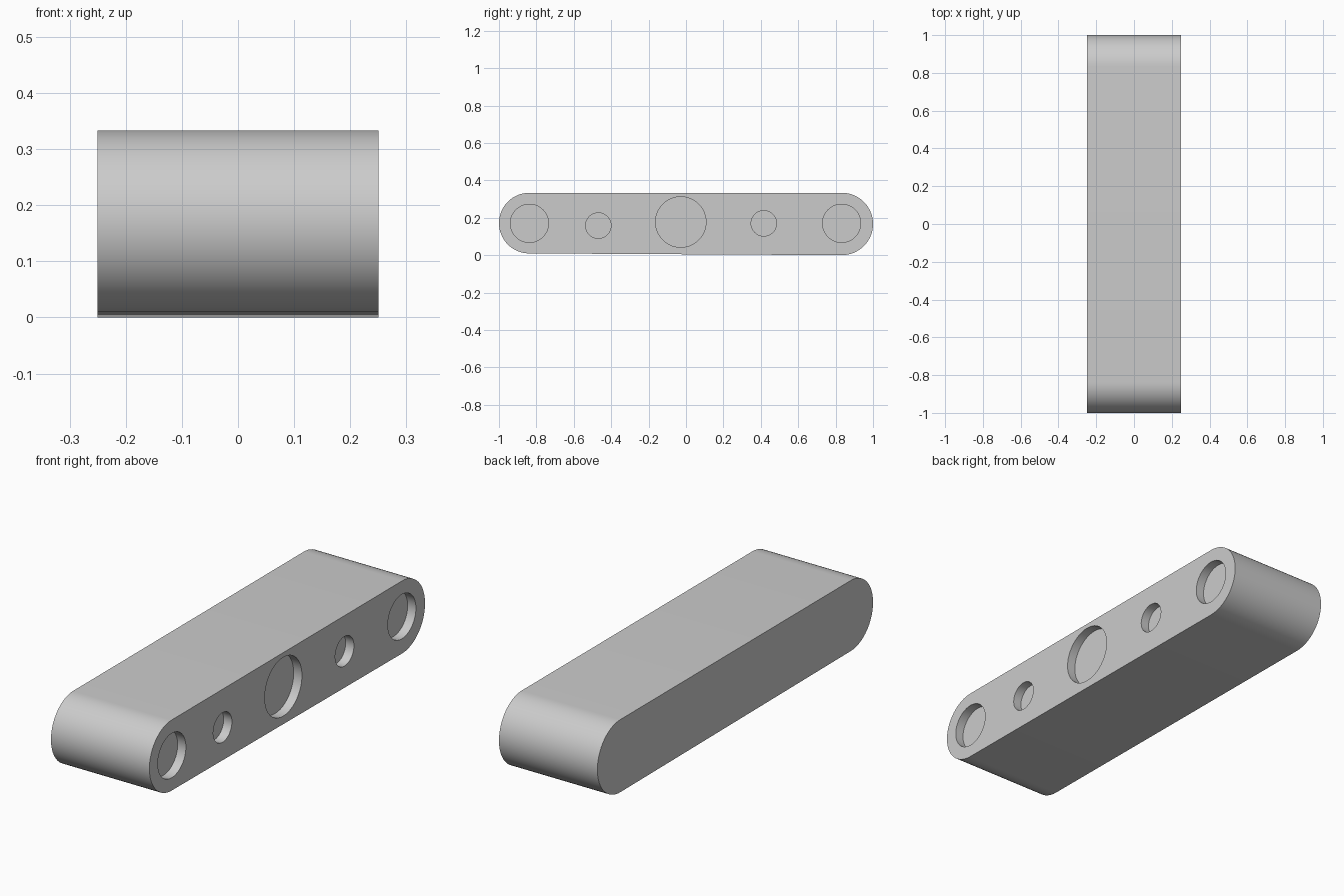
import bpy, bmesh, math

cube = bpy.data.objects.get("Cube")
if cube:
    bpy.data.objects.remove(cube, do_unlink=True)

grey = bpy.data.materials.new("plain grey")
grey.use_nodes = True
colour = (0.6, 0.6, 0.6, 1)
grey.diffuse_color = colour
grey.node_tree.nodes["Principled BSDF"].inputs["Base Color"].default_value = colour

HALF_WIDTH = 0.25
HOLE_DEPTH = 0.042


def extrude_profile(name, points, x0, x1):
    """Sweep a closed outline in the y-z plane from x0 to x1."""
    bm = bmesh.new()
    face = bm.faces.new([bm.verts.new((x0, y, z)) for y, z in points])
    moved = bmesh.ops.extrude_face_region(bm, geom=[face])["geom"]
    verts = [v for v in moved if isinstance(v, bmesh.types.BMVert)]
    bmesh.ops.translate(bm, verts=verts, vec=(x1 - x0, 0, 0))
    bmesh.ops.recalc_face_normals(bm, faces=bm.faces)
    mesh = bpy.data.meshes.new(name)
    bm.to_mesh(mesh)
    bm.free()
    mesh.materials.append(grey)
    obj = bpy.data.objects.new(name, mesh)
    bpy.context.collection.objects.link(obj)
    return obj


def arc(y, z, radius, start, sweep, steps):
    angles = [math.radians(start + sweep * i / steps) for i in range(steps + 1)]
    return [(y + radius * math.cos(a), z + radius * math.sin(a)) for a in angles]


# Rounded bar, its underside falling very slightly towards the back
outline = arc(0.8333, 0.1667, 0.1667, -90, 180, 32) + arc(-0.838, 0.1713, 0.162, 90, 180, 32)
bar = extrude_profile("rounded_bar", outline, -HALF_WIDTH, HALF_WIDTH)

# Shallow round recesses in the left side: y, z, radius
recesses = [(-0.837, 0.17, 0.102), (-0.469, 0.158, 0.068), (-0.028, 0.177, 0.135),
            (0.416, 0.17, 0.068), (0.832, 0.17, 0.102)]
for i, (y, z, radius) in enumerate(recesses):
    circle = arc(y, z, radius, 0, 360, 48)[:-1]
    cutter = extrude_profile(f"recess_cutter_{i + 1}", circle, HALF_WIDTH - HOLE_DEPTH, HALF_WIDTH + 0.1)
    cutter.hide_render = True
    cutter.hide_set(True)
    cut = bar.modifiers.new("recess", "BOOLEAN")
    cut.operation = "DIFFERENCE"
    cut.solver = "EXACT"
    cut.object = cutter

# Apply the cuts, drop the cutters and smooth the curved walls
bpy.context.view_layer.objects.active = bar
bar.select_set(True)
for cut in list(bar.modifiers):
    cutter = cut.object
    bpy.ops.object.modifier_apply(modifier=cut.name)
    bpy.data.objects.remove(cutter, do_unlink=True)
bpy.ops.object.shade_smooth_by_angle(angle=math.radians(30))
